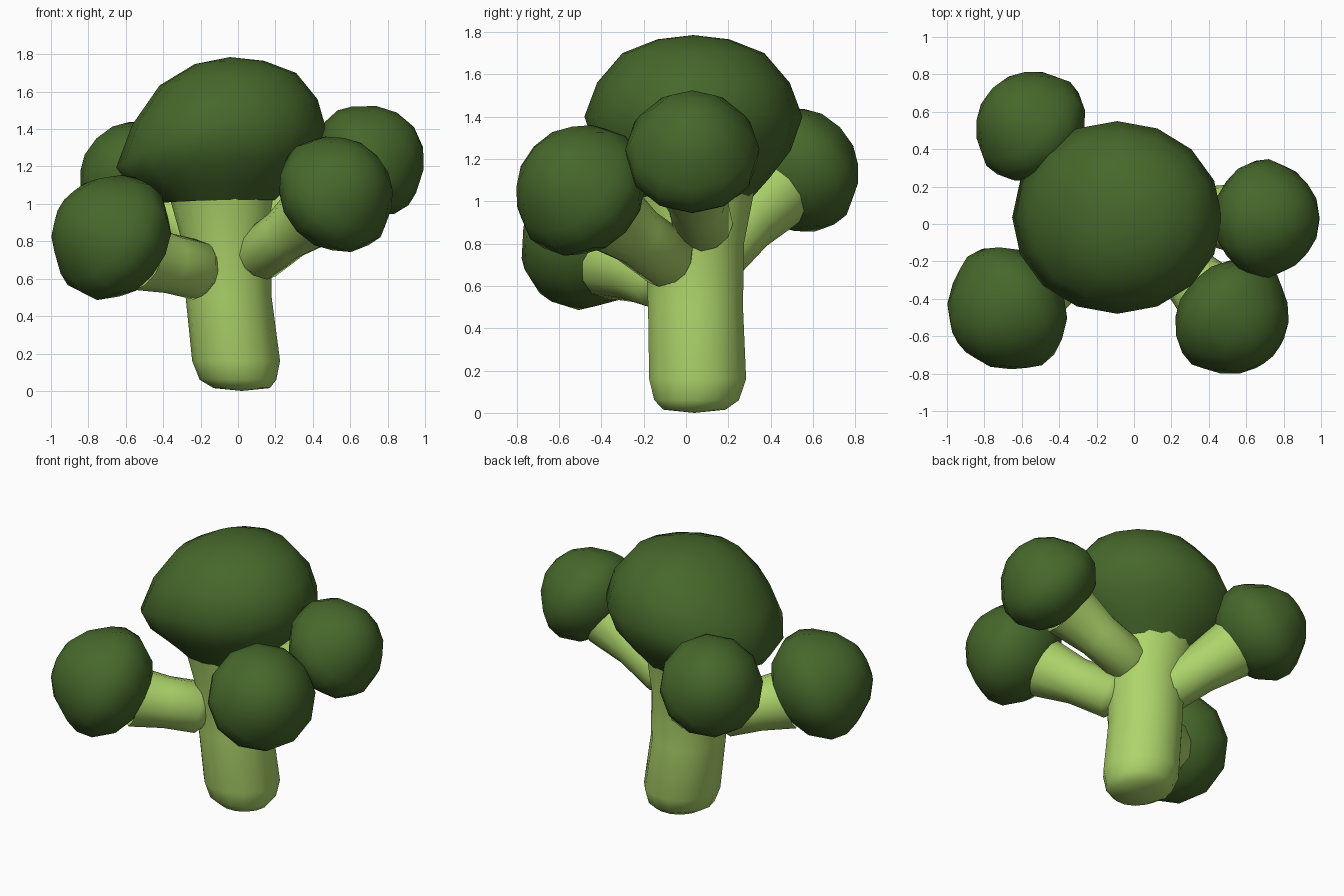
import bpy, bmesh, math
from mathutils import Vector

if "Cube" in bpy.data.objects:
    bpy.data.objects.remove(bpy.data.objects["Cube"])


def material(name, color):
    m = bpy.data.materials.new(name)
    m.diffuse_color = (*color, 1)
    m.use_nodes = True
    m.node_tree.nodes["Principled BSDF"].inputs["Base Color"].default_value = m.diffuse_color
    return m


FLORET = material("floret_green", (0.062, 0.138, 0.024))
STEM = material("stem_green", (0.42, 0.66, 0.145))


def rings_object(name, rings, mat, sides=14, warp=None):
    """Skin a list of (centre, axis, radius) rings; radius 0 makes a pole."""
    bm = bmesh.new()
    loops = []
    for centre, axis, r in rings:
        q = Vector(axis).to_track_quat('Z', 'Y')
        pts = [Vector((0, 0, 0))] if r == 0 else [
            Vector((r * math.cos(a), r * math.sin(a), 0))
            for a in (2 * math.pi * i / sides for i in range(sides))]
        loops.append([bm.verts.new(Vector(centre) + q @ p) for p in pts])
    for lo, hi in zip(loops, loops[1:]):
        for i in range(sides):
            j = (i + 1) % sides
            if len(lo) == 1:
                bm.faces.new((lo[0], hi[j], hi[i]))
            elif len(hi) == 1:
                bm.faces.new((lo[i], lo[j], hi[0]))
            else:
                bm.faces.new((lo[i], lo[j], hi[j], hi[i]))
    if warp:
        for v in bm.verts:
            warp(v.co)
    bmesh.ops.recalc_face_normals(bm, faces=bm.faces)
    for f in bm.faces:
        f.smooth = True
    me = bpy.data.meshes.new(name)
    bm.to_mesh(me)
    bm.free()
    me.materials.append(mat)
    ob = bpy.data.objects.new(name, me)
    bpy.context.collection.objects.link(ob)
    return ob


UP = (0, 0, 1)

# Main stalk, leaning slightly left and flaring under the crown
rings_object("main_stalk", [
    ((0.02, 0.04, 0), UP, 0), ((0.02, 0.04, 0.015), UP, 0.15),
    ((0.0, 0.05, 0.06), UP, 0.205), ((-0.01, 0.055, 0.16), UP, 0.235),
    ((-0.05, 0.045, 0.5), UP, 0.23), ((-0.06, 0.04, 0.8), UP, 0.24),
    ((-0.08, 0.04, 1.05), UP, 0.29)], STEM)


# Large crown: wide in x, top shifted right, drooping towards the left
def droop(co):
    dx = co.x + 0.09
    t = min(1, max(0, (co.z - 1.0) / 0.35))
    top = max(0, co.z - 1.4)
    co.x = -0.09 + dx * 1.09 + top * 0.12
    if dx < 0:
        co.z -= (0.03 + 0.18 * t) * (1 - top) * (-dx / 0.52) ** 1.8


CROWN = [(0.28, 1.02), (0.36, 1.11), (0.46, 1.24), (0.515, 1.40),
         (0.455, 1.56), (0.335, 1.70), (0.17, 1.765), (0, 1.785)]
rings_object("main_crown", [((-0.09, 0.035, z), UP, r) for r, z in CROWN],
             FLORET, 16, droop)

# Side florets: an oblate mushroom head on a thick branch
HEAD = [(-0.24, 0.16), (-0.19, 0.255), (-0.07, 0.342), (0.03, 0.352),
        (0.11, 0.32), (0.23, 0.235), (0.305, 0.13), (0.335, 0)]
# name, branch start, head centre, head axis, head scale, branch radius
FLORETS = [
    ("front_left", (-0.19, -0.10, 0.64), (-0.67, -0.45, 0.82), (-0.7, -0.48, 0.46), 1.0, 0.16),
    ("front_right", (0.09, -0.06, 0.71), (0.52, -0.495, 1.05), (0.6, -0.57, 0.52), 0.94, 0.145),
    ("right", (0.08, 0.08, 0.88), (0.70, 0.03, 1.23), (0.8, 0.0, 0.6), 0.9, 0.145),
    ("back_left", (-0.11, 0.12, 0.73), (-0.55, 0.52, 1.145), (-0.57, 0.57, 0.56), 0.9, 0.15),
]
for name, start, head, axis, k, br in FLORETS:
    s, h, a = Vector(start), Vector(head), Vector(axis).normalized()
    rings_object(name + "_head", [(h + a * (t * k), a, r * k) for t, r in HEAD],
                 FLORET, 12)
    end = h - a * (0.22 * k)
    d = (end - s).normalized()
    rings_object(name + "_branch", [
        (s - d * 0.06, d, 0), (s - d * 0.04, d, 0.6 * br), (s + d * 0.03, d, br),
        (s.lerp(end, 0.55), d, br), (end, d + a, 0.185)], STEM, 12)
